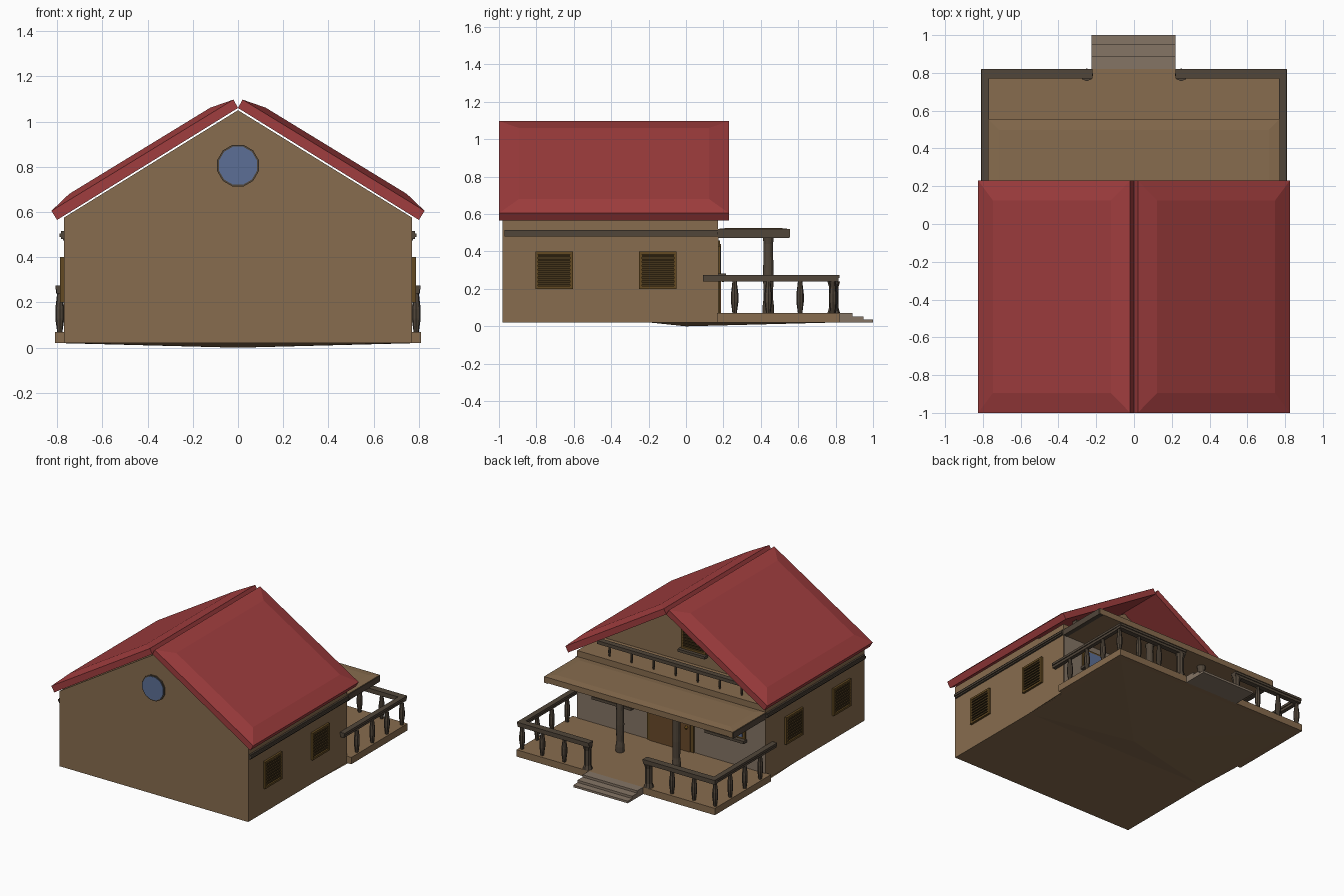
import bpy, bmesh, math
from mathutils import Vector

if "Cube" in bpy.data.objects:
    bpy.data.objects.remove(bpy.data.objects["Cube"])


def mat(name, hexcol):
    def lin(c):
        return c / 12.92 if c <= 0.04045 else ((c + 0.055) / 1.055) ** 2.4
    m = bpy.data.materials.new(name)
    m.diffuse_color = [lin(int(hexcol[i:i + 2], 16) / 255) for i in (0, 2, 4)] + [1]
    m.use_nodes = True
    m.node_tree.nodes["Principled BSDF"].inputs["Base Color"].default_value = m.diffuse_color
    return m


WALL = mat("wall_brown", "876C4E")
RED = mat("roof_red", "A03D3E")
DARK = mat("dark_wood", "51463A")
STONE = mat("step_grey", "857565")
FRAME = mat("frame_olive", "634A22")
SLAT = mat("slat_brown", "43331A")
GLASS = mat("glass_blue", "5C6F96")
DOOR = mat("door_brown", "6A4A2A")
KNOB = mat("knob_brass", "B08030")


def finish(bm, name, m):
    bmesh.ops.recalc_face_normals(bm, faces=bm.faces)
    me = bpy.data.meshes.new(name)
    bm.to_mesh(me)
    bm.free()
    me.materials.append(m)
    ob = bpy.data.objects.new(name, me)
    bpy.context.collection.objects.link(ob)
    return ob


def box(name, x, y, z, m, raised=None):
    """Box from ranges; raised = (inset, height) gives the top a raised panel."""
    bm = bmesh.new()
    bmesh.ops.create_cube(bm, size=1)
    for v in bm.verts:
        v.co = [r[0] if c < 0 else r[1] for c, r in zip(v.co, (x, y, z))]
    bm.normal_update()
    if raised:
        top = max(bm.faces, key=lambda f: f.normal.z)
        bmesh.ops.inset_region(bm, faces=[top], thickness=raised[0], depth=raised[1])
    return finish(bm, name, m)


def prism(name, pts, y0, y1, m, raised=None):
    """Extrude an x-z profile along y."""
    bm = bmesh.new()
    f = bm.faces.new([bm.verts.new((px, y0, pz)) for px, pz in pts])
    ext = bmesh.ops.extrude_face_region(bm, geom=[f])["geom"]
    for v in ext:
        if isinstance(v, bmesh.types.BMVert):
            v.co.y = y1
    bmesh.ops.recalc_face_normals(bm, faces=bm.faces)
    bm.normal_update()
    if raised:
        top = max((g for g in bm.faces if g.normal.z > 0.5), key=lambda g: g.calc_area())
        bmesh.ops.inset_region(bm, faces=[top], thickness=raised[0], depth=raised[1])
    return finish(bm, name, m)


def lathe(name, prof, loc, m, n=10):
    """Turned post from (radius, height) rings."""
    bm = bmesh.new()
    rings = [[bm.verts.new((loc[0] + r * math.cos(2 * math.pi * i / n),
                            loc[1] + r * math.sin(2 * math.pi * i / n), loc[2] + h))
              for i in range(n)] for r, h in prof]
    for a, b in zip(rings, rings[1:]):
        for i in range(n):
            bm.faces.new((a[i], a[(i + 1) % n], b[(i + 1) % n], b[i]))
    bm.faces.new(rings[0])
    bm.faces.new(rings[-1])
    return finish(bm, name, m)


def baluster(name, x, y, z, h):
    r = h / 8.5
    lathe(name, [(r * .6, 0), (r * .7, h * .1), (r, h * .35), (r, h * .6),
                 (r * .7, h * .88), (r * .6, h)], (x, y, z), DARK, 8)


def disc(name, r, y0, y1, z, m, n=12):
    pts = [(r * math.cos(2 * math.pi * (i + .5) / n), z + r * math.sin(2 * math.pi * (i + .5) / n))
           for i in range(n)]
    prism(name, pts, y0, y1, m)


def shutter(name, c, wall, out, axis):
    """Louvred window centred at c along the wall, on a wall plane facing out."""
    a, z = c

    def part(n, da, za, zb, d0, d1, m):
        d = sorted((wall + out * d0, wall + out * d1))
        s = (a + da[0], a + da[1])
        box(n, *((d, s) if axis == 'x' else (s, d)), (za, zb), m)
    part(name + "_back", (-.09, .09), z - .09, z + .09, 0, .004, SLAT)
    for s in (-1, 1):
        e = sorted((s * .085, s * .1))
        part(name + "_stile", e, z - .1, z + .1, 0, .016, FRAME)
        part(name + "_rail", (-.085, .085), z + e[0], z + e[1], 0, .016, FRAME)
    for i in range(8):
        zz = z - .077 + i * .021
        part(name + "_slat", (-.085, .085), zz, zz + .012, 0, .014, SLAT)


# house body with a full gable at the front and a recessed one over the porch
prism("house_body", [(-.77, .02), (.77, .02), (.77, .575), (0, 1.05), (-.77, .575)], -.98, -.1, WALL)
box("porch_room", (-.77, .77), (-.1, .17), (.02, .565), WALL)
box("porch_wall_panel", (-.765, .765), (.17, .174), (.07, .475), STONE)

# roof slabs with raised panels
for s in (-1, 1):
    prism("roof_slab", [(s * .8, .565), (s * .825, .605), (s * .02, 1.097), (0, 1.06)],
          -1, .23, RED, (.15, .023))

# deck, shallow underside and steps
box("porch_deck", (-.81, .81), (.165, .82), (.02, .07), WALL)
bm = bmesh.new()
base = [bm.verts.new(p) for p in ((-.77, -.2, .021), (.77, -.2, .021), (.81, .82, .021), (-.81, .82, .021))]
tip = bm.verts.new((0, 0, 0))
for i in range(4):
    bm.faces.new((base[i], base[(i + 1) % 4], tip))
bm.faces.new(base)
finish(bm, "underside", WALL)
for y, z in ((.89, .07), (.95, .053), (1.0, .036)):
    box("step", (-.225, .22), (.8, y), (.02, z), STONE)

# porch awning and its posts
box("porch_awning", (-.77, .77), (.165, .555), (.478, .52), WALL, (.08, .006))
for s in (-1, 1):
    box("awning_side_beam", sorted((s * .74, s * .774)), (.17, .553), (.473, .517), DARK)
    lathe("porch_post", [(.03, 0), (.03, .04), (.025, .08), (.028, .2), (.025, .37), (.03, .41)],
          (s * .23, .44, .07), DARK, 12)

# porch railings
for s in (-1, 1):
    for a, b, g in ((.24, .258, .006), (.258, .275, 0)):
        box("side_rail", sorted((s * (.768 + g), s * (.808 - g))), (.09, .815), (a, b), DARK)
        box("front_rail", sorted((s * .22, s * .805)), (.77 + g, .82 - g), (a, b), DARK)
    for y in (.26, .44, .61, .785):
        baluster("side_baluster", s * .788, y, .07, .17)
    for x in (.44, .62):
        baluster("front_baluster", s * x, .79, .07, .17)
    lathe("rail_end_post", [(.034, 0), (.025, .03), (.025, .14), (.034, .17)],
          (s * .25, .79, .07), DARK, 8)

# balcony railing
box("balcony_rail", (-.63, .63), (.1, .14), (.64, .665), DARK)
for i in range(-3, 4):
    baluster("balcony_baluster", i * .18, .12, .565, .078)

# side trim and louvred windows
for s in (-1, 1):
    box("side_trim", sorted((s * .765, s * .782)), (-.97, .17), (.48, .515), DARK)
    box("side_trim_bead", sorted((s * .78, s * .79)), (-.97, .17), (.49, .505), DARK)
    for y in (-.705, -.15):
        shutter("side_shutter", (y, .3), s * .77, s, 'x')
shutter("balcony_shutter", (0, .765), -.1, 1, 'y')
box("balcony_sill", (-.11, .11), (-.1, -.06), (.645, .665), DARK)

# round window in the front gable
disc("round_window_rim", .095, -.988, -.97, .805, DARK)
disc("round_window_glass", .087, -.992, -.98, .805, GLASS)

# door and porch windows
box("door_frame", (-.19, .19), (.17, .182), (.07, .46), FRAME)
box("door", (-.165, .165), (.17, .188), (.07, .44), DOOR)
lathe("door_knob", [(.005, -.012), (.012, 0), (.005, .012)], (-.14, .197, .25), KNOB, 8)
for s in (-1, 1):
    box("porch_window_frame", sorted((s * .31, s * .61)), (.17, .184), (.28, .43), FRAME)
    box("porch_window_glass", sorted((s * .33, s * .59)), (.17, .188), (.295, .415), GLASS)
    box("porch_window_sill", sorted((s * .3, s * .62)), (.17, .215), (.262, .282), DARK)
